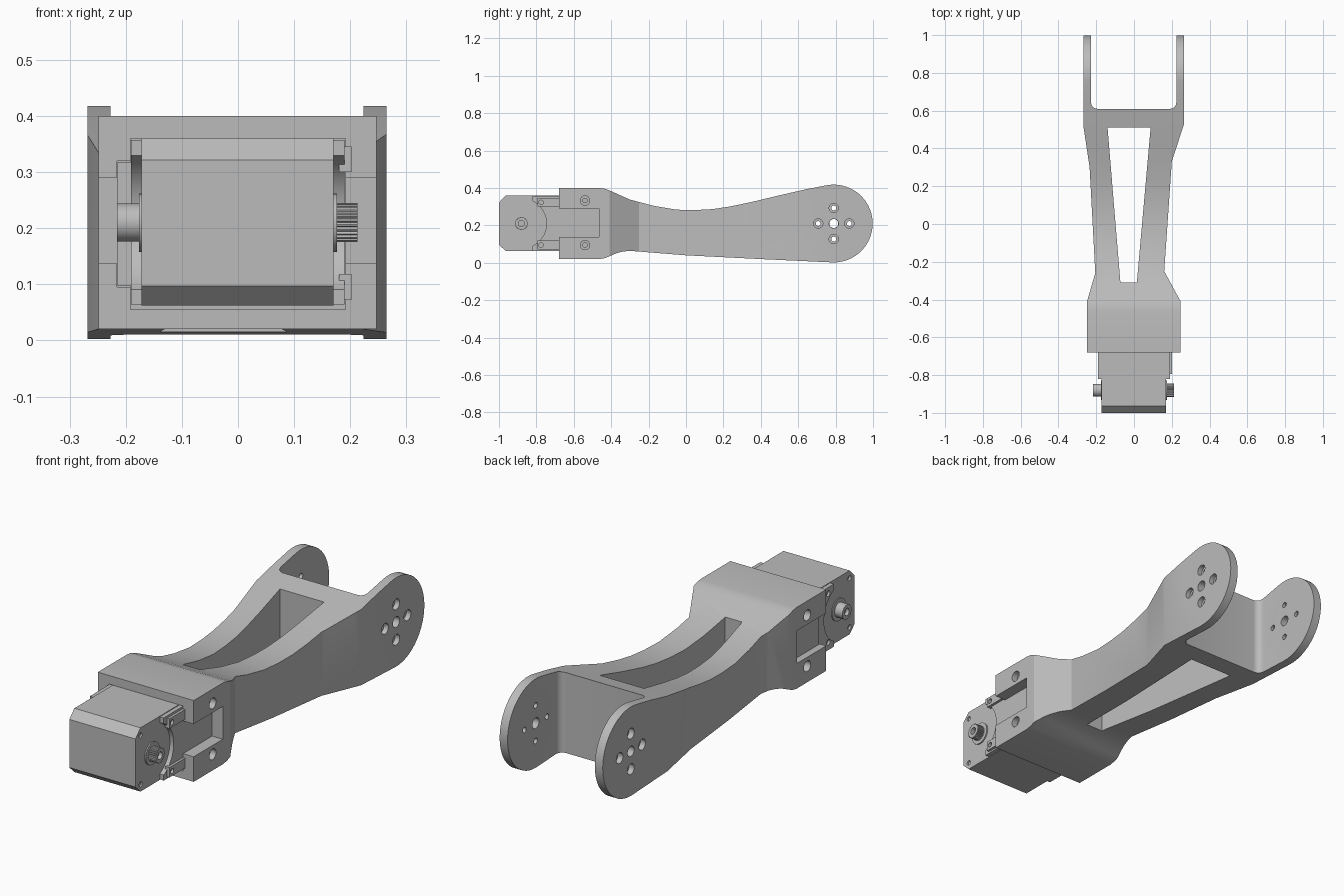
import bpy, bmesh
from math import cos, sin, pi, radians

cube = bpy.data.objects.get("Cube")
if cube:
    bpy.data.objects.remove(cube, do_unlink=True)

grey = bpy.data.materials.new("plain grey")
grey.use_nodes = True
COLOUR = (0.5, 0.5, 0.5, 1)
grey.diffuse_color = COLOUR
grey.node_tree.nodes["Principled BSDF"].inputs["Base Color"].default_value = COLOUR


def prism(name, pts, axis, lo, hi):
    """Extrude a 2D outline: (y, z) along x, or (x, y) along z."""
    place = (lambda p, d: (d, *p)) if axis == "x" else (lambda p, d: (*p, d))
    bm = bmesh.new()
    a = [bm.verts.new(place(p, lo)) for p in pts]
    b = [bm.verts.new(place(p, hi)) for p in pts]
    n = len(pts)
    bm.faces.new(a)
    bm.faces.new(b[::-1])
    for i in range(n):
        j = (i + 1) % n
        bm.faces.new((a[j], a[i], b[i], b[j]))
    bmesh.ops.recalc_face_normals(bm, faces=bm.faces)
    mesh = bpy.data.meshes.new(name)
    bm.to_mesh(mesh)
    bm.free()
    mesh.materials.append(grey)
    ob = bpy.data.objects.new(name, mesh)
    bpy.context.collection.objects.link(ob)
    return ob


def arc(cy, cz, r, start=0, end=360, n=24):
    full = end - start == 360
    steps = n if full else n - 1
    angles = [radians(start + (end - start) * i / steps) for i in range(n)]
    return [(cy + r * cos(t), cz + r * sin(t)) for t in angles]


def box(name, x0, x1, y0, y1, z0, z1):
    return prism(name, [(y0, z0), (y1, z0), (y1, z1), (y0, z1)], "x", x0, x1)


def rod(name, x0, x1, y, z, r, n=24):
    return prism(name, arc(y, z, r, n=n), "x", x0, x1)


def boolean(ob, tool, op="DIFFERENCE"):
    mod = ob.modifiers.new("shape", "BOOLEAN")
    mod.operation, mod.object, mod.solver = op, tool, "EXACT"
    bpy.ops.object.select_all(action="DESELECT")
    bpy.context.view_layer.objects.active = ob
    ob.select_set(True)
    bpy.ops.object.modifier_apply(modifier=mod.name)
    bpy.data.objects.remove(tool, do_unlink=True)


def smooth(ob, angle=28):
    bpy.ops.object.select_all(action="DESELECT")
    bpy.context.view_layer.objects.active = ob
    ob.select_set(True)
    bpy.ops.object.shade_smooth_by_angle(angle=radians(angle))


AXLE_Y, AXLE_Z = -0.88, 0.21
HUB_Y, HUB_Z = 0.79, 0.21

# Arm: side profile crossed with the plan outline
side = [(-0.68, 0.02), (-0.46, 0.02), (-0.43, 0.026), (-0.37, 0.052),
        (-0.34, 0.06), (-0.3, 0.064), (-0.25, 0.06), (0, 0.04), (0.4, 0.02)]
side += arc(HUB_Y, HUB_Z, 0.208, -92, 100, 28)
side += [(0.65, 0.395), (0.5, 0.361), (0.35, 0.325), (0.23, 0.3), (0.14, 0.287),
         (0.05, 0.282), (-0.05, 0.284), (-0.17, 0.304), (-0.3, 0.338),
         (-0.4, 0.383), (-0.43, 0.395), (-0.46, 0.4), (-0.68, 0.4)]
plan = [(0.247, -0.68), (0.247, -0.41), (0.16, -0.25), (0.2, 0.33), (0.265, 0.53),
        (0.265, 1.1), (-0.268, 1.1), (-0.268, 0.52), (-0.235, 0.3),
        (-0.205, -0.26), (-0.249, -0.41), (-0.249, -0.68)]
arm = prism("arm", side, "x", -0.4, 0.4)
boolean(arm, prism("plan", plan, "z", -0.2, 0.7), "INTERSECT")

# Tapered window and the gap between the fork plates
boolean(arm, prism("window", [(-0.14, 0.51), (0.088, 0.51), (0.015, -0.31), (-0.072, -0.31)],
                   "z", -0.2, 0.7))
gap = arc(-0.195, 0.642, 0.032, 180, 270, 7) + arc(0.192, 0.642, 0.032, 270, 360, 7)
gap += [(0.224, 1.2), (-0.227, 1.2)]
boolean(arm, prism("gap", gap, "z", -0.2, 0.7))

# Motor pocket and the side notches
boolean(arm, box("pocket", -0.192, 0.192, -0.8, -0.46, 0.055, 0.36))
boolean(arm, box("side_pocket", -0.216, 0, -0.8, -0.465, 0.095, 0.32))
boolean(arm, box("notch", -0.4, 0.4, -0.8, -0.465, 0.137, 0.29))

# Fork holes: small through holes with wider outer counterbores
boolean(arm, rod("hub_bore", 0, 0.4, HUB_Y, HUB_Z, 0.025))
boolean(arm, rod("hub_bore", -0.4, 0, HUB_Y, HUB_Z, 0.024))
for dy, dz in ((1, 0), (-1, 0), (0, 1), (0, -1)):
    y, z = HUB_Y + 0.083 * dy, HUB_Z + 0.083 * dz
    boolean(arm, rod("screw_bore", -0.4, 0.4, y, z, 0.013, 16))
    for s in (-1, 1):
        boolean(arm, rod("counterbore", s * 0.242, s * 0.4, y, z, 0.025))

# Bracket screw holes
for z in (0.095, 0.333):
    for s in (-1, 1):
        boolean(arm, rod("bracket_bore", s * 0.218, s * 0.4, -0.54, z, 0.025))
        boolean(arm, rod("bracket_bore", s * 0.2, s * 0.4, -0.54, z, 0.012, 16))
smooth(arm)

# Motor: chamfered front case
case = prism("motor_case", [(-1, 0.097), (-0.963, 0.062), (-0.47, 0.062), (-0.47, 0.36),
                            (-0.963, 0.36), (-1, 0.322)], "x", -0.172, 0.17)
for s in (-1, 1):
    for z in (0.095, 0.325):
        boolean(case, rod("case_screw", s * 0.162, s * 0.3, -0.962, z, 0.012, 12))
smooth(case)

# Wider motor rear with a round relief around the axle
rear = box("motor_rear", -0.191, 0.19, -0.82, -0.465, 0.064, 0.357)
for s in (-1, 1):
    boolean(rear, rod("relief", s * 0.165, s * 0.3, AXLE_Y, AXLE_Z, 0.134, 48))
    for z in (0.1, 0.328):
        boolean(rear, rod("rear_screw", s * 0.18, s * 0.3, -0.778, z, 0.013, 12))
smooth(rear)

# Mounting lugs, and the cable cover on the right
for i, z in enumerate((0.072, 0.3)):
    lug = box(("lower_lug", "upper_lug")[i], 0.18, 0.202, -0.795, -0.62, z, z + 0.046)
    boolean(lug, rod("lug_bore", 0.185, 0.3, -0.775, z + 0.023, 0.012, 12))
box("side_cover", -0.215, -0.18, -0.675, -0.466, 0.097, 0.318)

# Axles: plain on the right, splined on the left
plain = rod("plain_axle", -0.216, -0.165, AXLE_Y, AXLE_Z, 0.034, 32)
boolean(plain, rod("axle_bore", -0.3, -0.2, AXLE_Y, AXLE_Z, 0.017))
smooth(plain)
teeth = []
for i in range(72):
    t = 2 * pi * i / 72
    r = 0.035 if i % 3 else 0.031
    teeth.append((AXLE_Y + r * cos(t), AXLE_Z + r * sin(t)))
spline = prism("splined_axle", teeth, "x", 0.165, 0.213)
boolean(spline, rod("axle_bore", 0.195, 0.3, AXLE_Y, AXLE_Z, 0.017))
for s in (-1, 1):
    smooth(rod("axle_collar", s * 0.165, s * 0.176, AXLE_Y, AXLE_Z, 0.052, 32))
